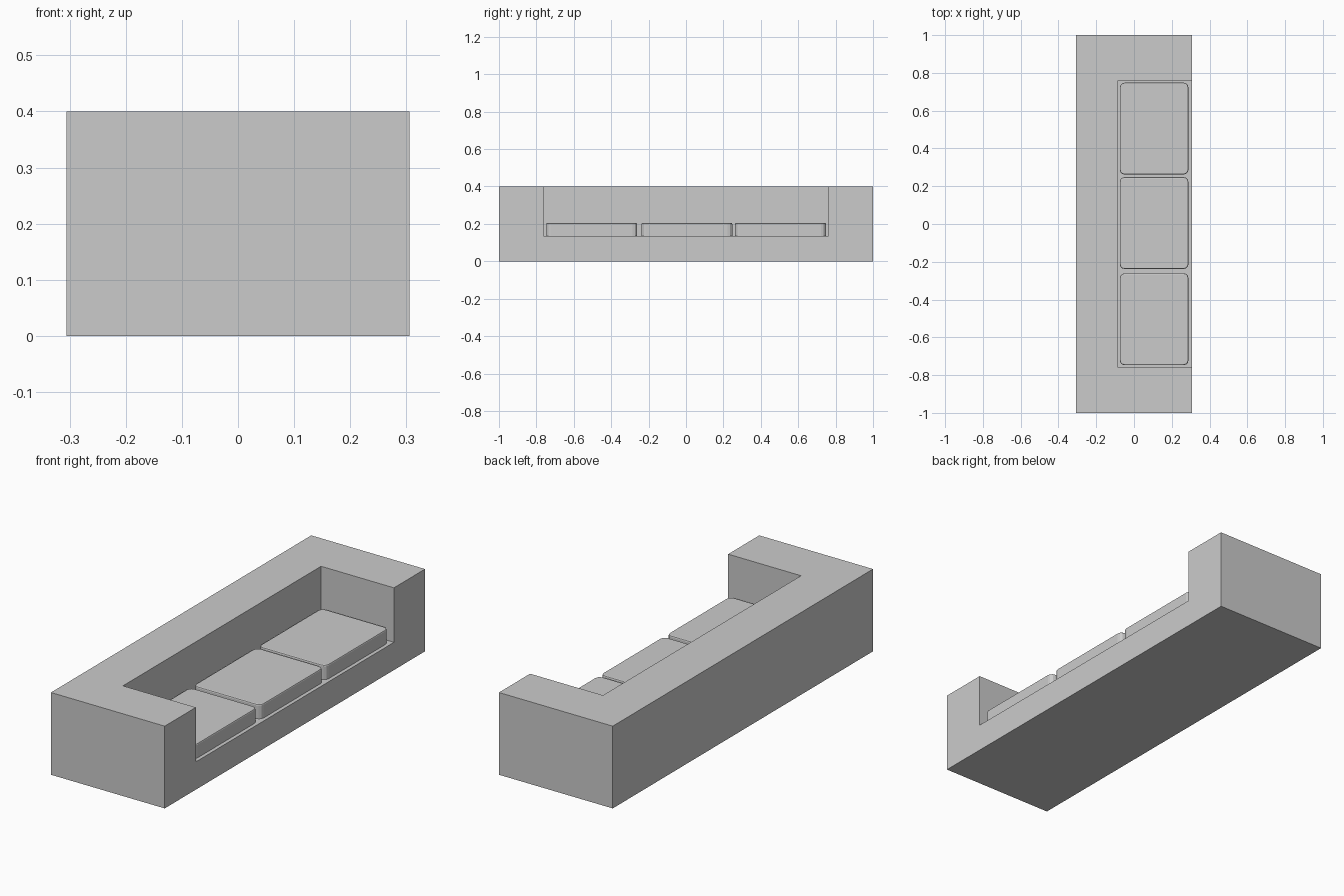
import bpy, bmesh
from mathutils import Vector

if "Cube" in bpy.data.objects:
    bpy.data.objects.remove(bpy.data.objects["Cube"])


def box(name, lo, hi, corner=0.0, rim=0.0):
    """Box from lo to hi, with optional rounded upright corners and softened top rim."""
    bm = bmesh.new()
    bmesh.ops.create_cube(bm, size=1)
    lo, hi = Vector(lo), Vector(hi)
    for v in bm.verts:
        v.co = Vector(lo[i] + (v.co[i] + 0.5) * (hi[i] - lo[i]) for i in range(3))
    if corner:
        upright = [e for e in bm.edges if abs(e.verts[0].co.z - e.verts[1].co.z) > 1e-4]
        bmesh.ops.bevel(bm, geom=upright, offset=corner, segments=3, profile=0.5, affect='EDGES')
    if rim:
        top = [e for e in bm.edges if all(v.co.z > hi.z - 1e-4 for v in e.verts)]
        bmesh.ops.bevel(bm, geom=top, offset=rim, segments=2, profile=0.5, affect='EDGES')
    bmesh.ops.recalc_face_normals(bm, faces=bm.faces)
    me = bpy.data.meshes.new(name)
    bm.to_mesh(me)
    bm.free()
    ob = bpy.data.objects.new(name, me)
    bpy.context.collection.objects.link(ob)
    return ob


SEAT_Z = 0.135

# Sofa body: solid block with the seat recess cut out (leaves back and arms)
body = box("sofa_body", (-0.306, -1, 0), (0.306, 1, 0.4))
cutter = box("recess_cutter", (-0.086, -0.761, SEAT_Z), (0.5, 0.761, 0.6))
cutter.hide_render = True
mod = body.modifiers.new("recess", 'BOOLEAN')
mod.operation = 'DIFFERENCE'
mod.solver = 'EXACT'
mod.object = cutter
bpy.context.view_layer.objects.active = body
bpy.ops.object.modifier_apply(modifier=mod.name)
bpy.data.objects.remove(cutter)

# Three seat cushions side by side
for i, y in enumerate((-0.504, 0.005, 0.505)):
    box(f"seat_cushion_{i + 1}", (-0.075, y - 0.243, SEAT_Z), (0.288, y + 0.243, 0.205),
        corner=0.025, rim=0.006)
